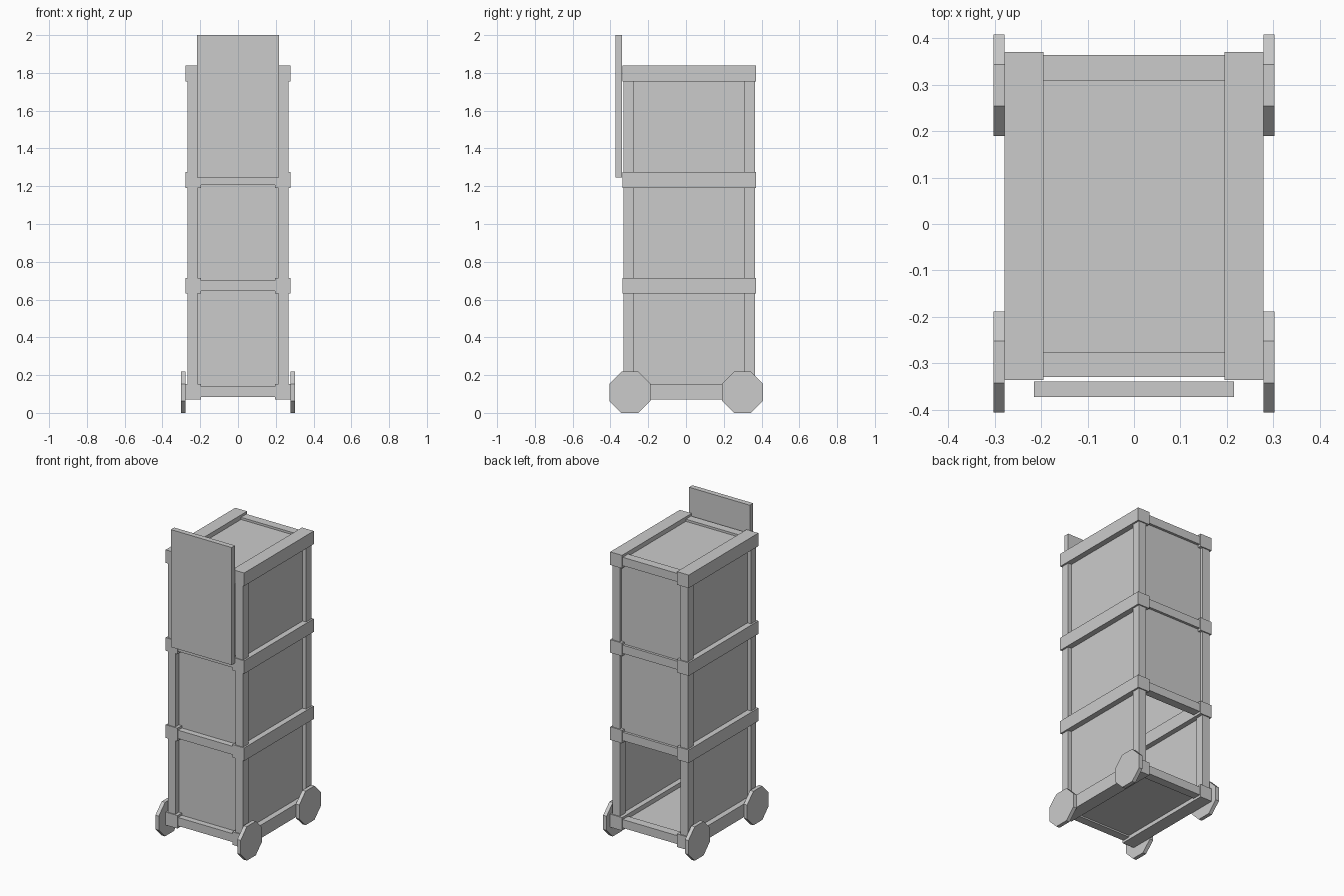
import bpy
import math

cube = bpy.data.objects.get("Cube")
if cube:
    bpy.data.objects.remove(cube, do_unlink=True)

grey = bpy.data.materials.new("plain_grey")
grey.use_nodes = True
colour = (0.6, 0.6, 0.6, 1)
grey.diffuse_color = colour
grey.node_tree.nodes["Principled BSDF"].inputs["Base Color"].default_value = colour


def finish(name):
    obj = bpy.context.object
    obj.name = name
    bpy.ops.object.transform_apply(location=False, rotation=True, scale=True)
    obj.data.materials.append(grey)
    return obj


def box(name, x, y, z):
    """Box from its (low, high) range on each axis."""
    spans = (x, y, z)
    bpy.ops.mesh.primitive_cube_add(size=1, location=[(a + b) / 2 for a, b in spans])
    bpy.context.object.scale = [b - a for a, b in spans]
    return finish(name)


def side_span(side, low, high):
    return tuple(sorted((side * low, side * high)))


FRONT, BACK = (-0.33, -0.277), (0.309, 0.364)
levels = [0.112, 0.673, 1.233, 1.797]
sides = (("left", 1), ("right", -1))

# Side rails and corner posts
for label, s in sides:
    for i, z in enumerate(levels):
        box(f"{label}_rail_{i}", side_span(s, 0.195, 0.279),
            (-0.336, 0.371), (z - 0.042, z + 0.042))
    for end, y in (("front", FRONT), ("back", BACK)):
        box(f"{end}_{label}_post", side_span(s, 0.215, 0.268), y,
            (levels[0], levels[-1]))

# Cross bars between the rails
for end, y in (("front", FRONT), ("back", BACK)):
    for i, z in enumerate(levels):
        box(f"{end}_cross_bar_{i}", (-0.2, 0.2), y, (z - 0.027, z + 0.027))

# Wall panels; the lowest bay is open at the back
for i, (low, high) in enumerate(zip(levels, levels[1:])):
    for label, s in sides:
        box(f"{label}_panel_{i}", side_span(s, 0.228, 0.243), (-0.29, 0.32), (low, high))
    box(f"front_panel_{i}", (-0.22, 0.22), (-0.292, -0.28), (low, high))
    if i:
        box(f"back_panel_{i}", (-0.22, 0.22), (0.335, 0.348), (low, high))

# Floor and top panel
box("floor", (-0.2, 0.2), (-0.29, 0.32), (0.095, 0.125))
box("top_panel", (-0.2, 0.2), (-0.29, 0.32), (1.78, 1.81))

# Raised door board
box("door_board", (-0.216, 0.216), (-0.373, -0.339), (1.245, 2.0))

# Octagonal wheels, flat side down
apothem = 0.109
for label, s in sides:
    for end, y in (("front", -0.297), ("back", 0.299)):
        bpy.ops.mesh.primitive_cylinder_add(
            vertices=8, radius=apothem / math.cos(math.pi / 8), depth=0.024,
            location=(s * 0.291, y, apothem))
        wheel = bpy.context.object
        # Turn half a side first, then lay the axle along x
        for v in wheel.data.vertices:
            x, yy, z = v.co
            c, n = math.cos(math.pi / 8), math.sin(math.pi / 8)
            v.co = (z, x * c - yy * n, x * n + yy * c)
        finish(f"{end}_{label}_wheel")
